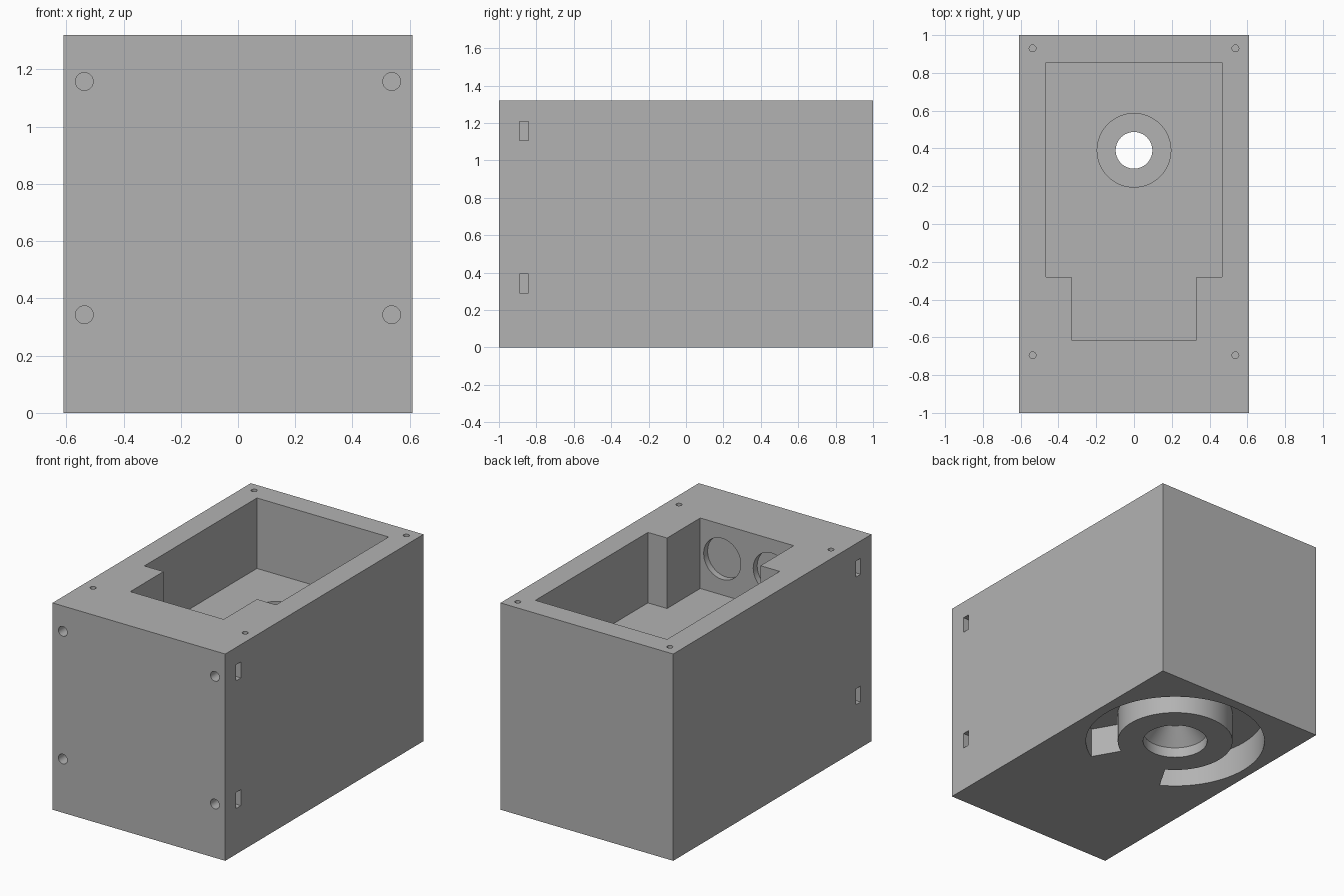
import bpy, bmesh, math
from mathutils import Matrix, Vector

default = bpy.data.objects.get("Cube")
if default:
    bpy.data.objects.remove(default, do_unlink=True)

HALF_W, HALF_L, HEIGHT = 0.61, 1.0, 1.32
FLOOR = 0.87            # floor of the open compartment
HUB_Y = 0.39            # centre of the round socket underneath

grey = bpy.data.materials.new("plain_grey")
grey.use_nodes = True
grey.diffuse_color = (0.45, 0.45, 0.45, 1)
grey.node_tree.nodes["Principled BSDF"].inputs["Base Color"].default_value = (0.45, 0.45, 0.45, 1)


def finish(name, bm):
    bmesh.ops.recalc_face_normals(bm, faces=bm.faces)
    mesh = bpy.data.meshes.new(name)
    bm.to_mesh(mesh)
    bm.free()
    mesh.materials.append(grey)
    ob = bpy.data.objects.new(name, mesh)
    bpy.context.scene.collection.objects.link(ob)
    return ob


def box(name, x, y, z):
    bm = bmesh.new()
    bmesh.ops.create_cube(bm, size=1)
    for v in bm.verts:
        v.co = [lo + (c + 0.5) * (hi - lo) for c, (lo, hi) in zip(v.co, (x, y, z))]
    return finish(name, bm)


def prism(name, outline, z0, z1):
    bm = bmesh.new()
    face = bm.faces.new([bm.verts.new((x, y, z0)) for x, y in outline])
    made = bmesh.ops.extrude_face_region(bm, geom=[face])
    bmesh.ops.translate(bm, vec=(0, 0, z1 - z0),
                        verts=[g for g in made["geom"] if isinstance(g, bmesh.types.BMVert)])
    return finish(name, bm)


def rod(name, centre, radius, length, along_y=False, sides=32):
    bm = bmesh.new()
    turn = Matrix.Rotation(math.pi / 2, 4, "X") if along_y else Matrix()
    bmesh.ops.create_cone(bm, cap_ends=True, segments=sides, radius1=radius, radius2=radius,
                          depth=length, matrix=Matrix.Translation(centre) @ turn)
    return finish(name, bm)


def lathe(name, profile, y, sides=64):
    bm = bmesh.new()
    verts = [bm.verts.new((r, y, z)) for r, z in profile]
    edges = [bm.edges.new(pair) for pair in zip(verts, verts[1:])]
    bmesh.ops.spin(bm, geom=verts + edges, cent=(0, y, 0), axis=(0, 0, 1),
                   angle=math.tau, steps=sides)
    bmesh.ops.remove_doubles(bm, verts=bm.verts, dist=1e-5)
    return finish(name, bm)


def arc(radius, start, end, steps=64):
    angles = [math.radians(start + (end - start) * i / steps) for i in range(steps + 1)]
    return [(radius * math.cos(a), HUB_Y + radius * math.sin(a)) for a in angles]


# Solid housing
housing = box("housing", (-HALF_W, HALF_W), (-HALF_L, HALF_L), (0, HEIGHT))
cutters = []

# Open compartment with a narrower front bay
half = [(0.33, -0.615), (0.33, -0.28), (0.465, -0.28), (0.465, 0.855)]
cutters.append(prism("compartment", half + [(-x, y) for x, y in reversed(half)], FLOOR, HEIGHT + 0.1))

# Stepped hole from the compartment to the underside
cutters.append(lathe("stepped_hole", [(0, -0.1), (0.195, -0.1), (0.195, 0.066), (0.097, 0.164),
                                      (0.097, 0.26), (0.195, 0.26), (0.195, 0.95), (0, 0.95)], HUB_Y))

# Curved channel in the underside, open for 300 degrees
cutters.append(prism("curved_channel", arc(0.544, -60, 240) + arc(0.35, 240, -60), -0.1, 0.192))

for side in (-1, 1):
    # Round recesses in the front wall of the compartment
    cutters.append(rod("round_recess", (side * 0.175, -0.605, 1.1), 0.131, 0.1, True, 48))
    # Screw holes in the top rim
    for y in (-0.695, 0.93):
        cutters.append(rod("top_screw_hole", (side * 0.537, y, HEIGHT), 0.018, 0.3, sides=16))
    # Front screw holes, each crossed by a nut slot from the side
    for z in (0.343, 1.158):
        cutters.append(rod("front_screw_hole", (side * 0.537, -HALF_L, z), 0.031, 0.5, True))
        cutters.append(box("nut_slot", sorted((side * 0.485, side * 0.7)),
                           (-0.89, -0.842), (z - 0.051, z + 0.051)))

# Cut everything out of the housing, then drop the cutters
bpy.context.view_layer.objects.active = housing
housing.select_set(True)
for cutter in cutters:
    cutter.hide_render = True
    mod = housing.modifiers.new(cutter.name, "BOOLEAN")
    mod.operation, mod.solver, mod.object = "DIFFERENCE", "EXACT", cutter
    bpy.ops.object.modifier_apply(modifier=mod.name)
    bpy.data.objects.remove(cutter, do_unlink=True)

bpy.ops.object.shade_smooth_by_angle(angle=math.radians(30))
